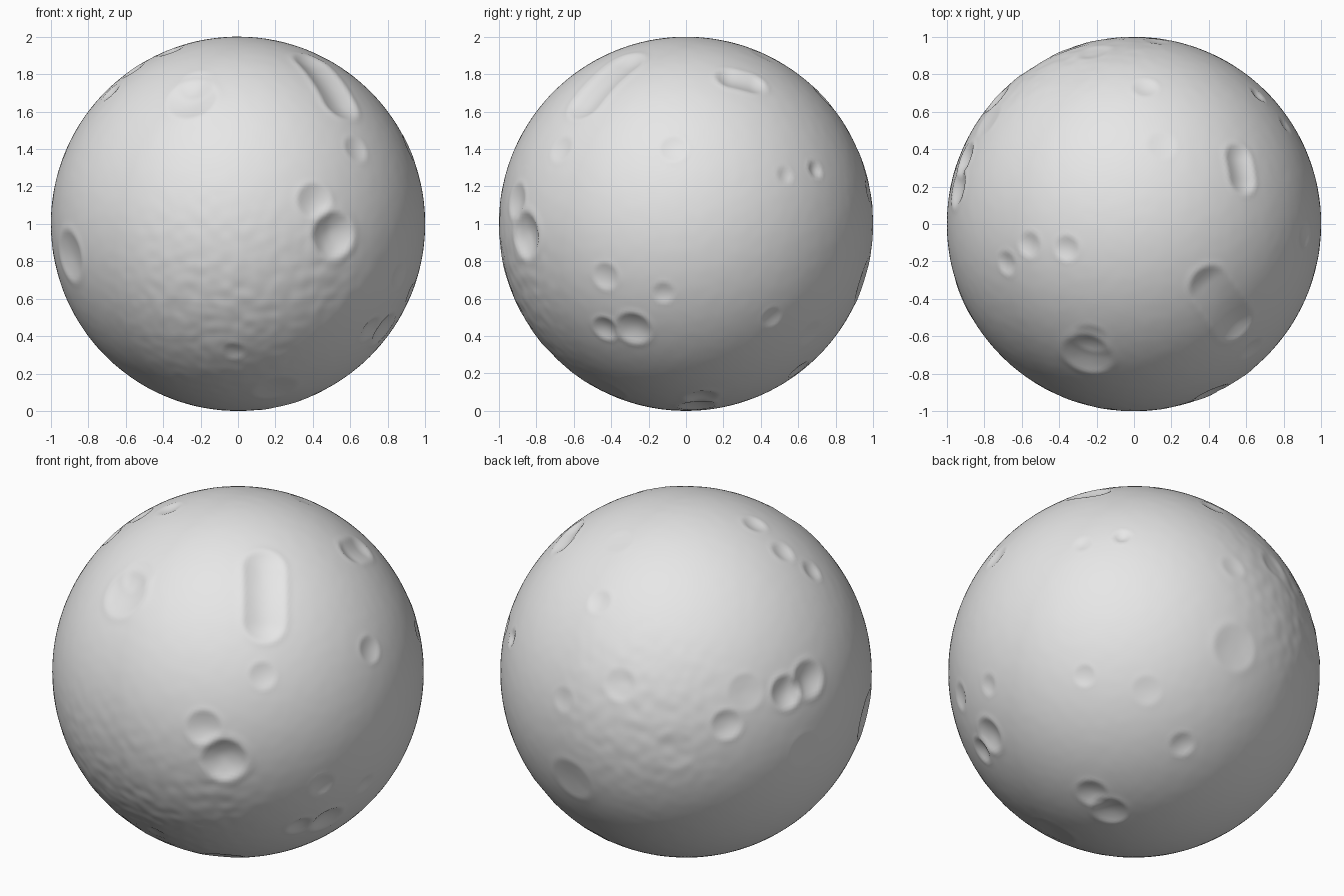
import bpy, math
from mathutils import Vector, noise

if "Cube" in bpy.data.objects:
    bpy.data.objects.remove(bpy.data.objects["Cube"])

# Hemispheres on which craters are placed: (azimuth, elevation) in degrees
FRONT, RIGHT, TOP = (0, 0), (90, 0), (0, 90)
FRONT_HIGH, BACK_HIGH, BACK_LOW = (35, 25), (215, 25), (140, -30)


def on_sphere(side, u, v):
    """Unit vector at offset u (sideways), v (upwards) on the given hemisphere."""
    a, e = map(math.radians, side)
    out = Vector((math.sin(a), -math.cos(a), 0))
    right = Vector((math.cos(a), math.sin(a), 0))
    up = Vector((0, 0, math.cos(e))) - out * math.sin(e)
    axis = out * math.cos(e) + Vector((0, 0, math.sin(e)))
    w = math.sqrt(max(0, 1 - u * u - v * v))
    return (right * u + up * v + axis * w).normalized()


# Craters: hemisphere, sideways, upwards, radius, depth
round_craters = [
    (FRONT, 0.51, -0.06, 0.13, 0.040), (FRONT, 0.41, 0.12, 0.10, 0.018),
    (FRONT, 0.63, 0.40, 0.075, 0.010), (FRONT, -0.90, -0.17, 0.14, 0.025),
    (FRONT, -0.02, -0.68, 0.06, 0.008), (FRONT, 0.20, -0.88, 0.12, 0.010),
    (RIGHT, -0.43, -0.28, 0.075, 0.012), (RIGHT, -0.43, -0.56, 0.075, 0.018),
    (RIGHT, -0.28, -0.56, 0.10, 0.025), (RIGHT, -0.12, -0.37, 0.06, 0.010),
    (RIGHT, 0.46, -0.50, 0.06, 0.008), (RIGHT, 0.53, 0.26, 0.05, 0.008),
    (RIGHT, 0.69, 0.29, 0.05, 0.014), (RIGHT, 0.95, -0.30, 0.13, 0.012),
    (TOP, 0.06, 0.73, 0.07, 0.010), (TOP, -0.56, -0.11, 0.07, 0.013),
    (TOP, -0.36, -0.13, 0.07, 0.013), (TOP, -0.68, -0.21, 0.065, 0.013),
    (TOP, -0.25, -0.70, 0.14, 0.024), (TOP, -0.23, -0.62, 0.10, 0.010),
    (TOP, 0.15, 0.42, 0.08, 0.005), (TOP, -0.78, 0.55, 0.10, 0.008),
    (FRONT_HIGH, 0.71, 0.12, 0.075, 0.012),
    (BACK_HIGH, 0.54, -0.11, 0.095, 0.026), (BACK_HIGH, 0.66, -0.04, 0.105, 0.026),
    (BACK_HIGH, 0.22, -0.285, 0.085, 0.016), (BACK_HIGH, -0.355, -0.07, 0.09, 0.010),
    (BACK_HIGH, -0.06, -0.42, 0.11, 0.006), (BACK_HIGH, -0.66, -0.15, 0.07, 0.006),
    (BACK_HIGH, 0.64, -0.42, 0.10, 0.006),
    (BACK_LOW, -0.225, -0.655, 0.09, 0.018), (BACK_LOW, -0.13, -0.75, 0.10, 0.020),
    (BACK_LOW, 0.26, -0.39, 0.07, 0.012), (BACK_LOW, 0.07, -0.10, 0.08, 0.006),
]
# Trenches: two ends, radius, depth
pits = [(on_sphere(s, u, v),) * 2 + (r, d) for s, u, v, r, d in round_craters]
pits += [
    (on_sphere(FRONT_HIGH, 0.14, 0.56), on_sphere(FRONT_HIGH, 0.14, 0.27), 0.115, 0.026),
    (on_sphere(TOP, 0.56, 0.35), on_sphere(TOP, 0.58, 0.24), 0.085, 0.020),
]
# Rough ground: centre, radius
rough = [(on_sphere(FRONT, -0.1, -0.45), 0.75), (on_sphere(FRONT, 0.4, -0.3), 0.4),
         (on_sphere(BACK_HIGH, -0.25, -0.25), 0.6)]


def pit_height(p, a, b, r, depth):
    """Bowl with a slightly raised rim, measured from the segment a-b."""
    ab = b - a
    k = ab.length_squared
    f = min(1, max(0, (p - a).dot(ab) / k)) if k else 0
    t = (p - a - ab * f).length / r
    if t > 1.6:
        return 0
    bowl = -depth * (1 - t * t) ** 1.3 if t < 1 else 0
    return bowl + 0.12 * depth * math.exp(-((t - 1.05) / 0.18) ** 2)


# Cratered globe
bpy.ops.mesh.primitive_ico_sphere_add(subdivisions=7, radius=1, location=(0, 0, 1))
globe = bpy.context.object
globe.name = "cratered_globe"
for vert in globe.data.vertices:
    p = vert.co.normalized()
    h = sum(pit_height(p, *pit) for pit in pits)
    amount = max(max(0, 1 - (p - c).length / r) for c, r in rough)
    h += (0.0005 + 0.004 * amount) * noise.noise(p * 16)
    vert.co = p * (1 + min(h, 0.003))
bpy.ops.object.shade_smooth()

# Pale grey rock
rock = bpy.data.materials.new("pale_grey_rock")
rock.diffuse_color = (0.8, 0.8, 0.8, 1)
rock.use_nodes = True
rock.node_tree.nodes["Principled BSDF"].inputs["Base Color"].default_value = rock.diffuse_color
globe.data.materials.append(rock)
